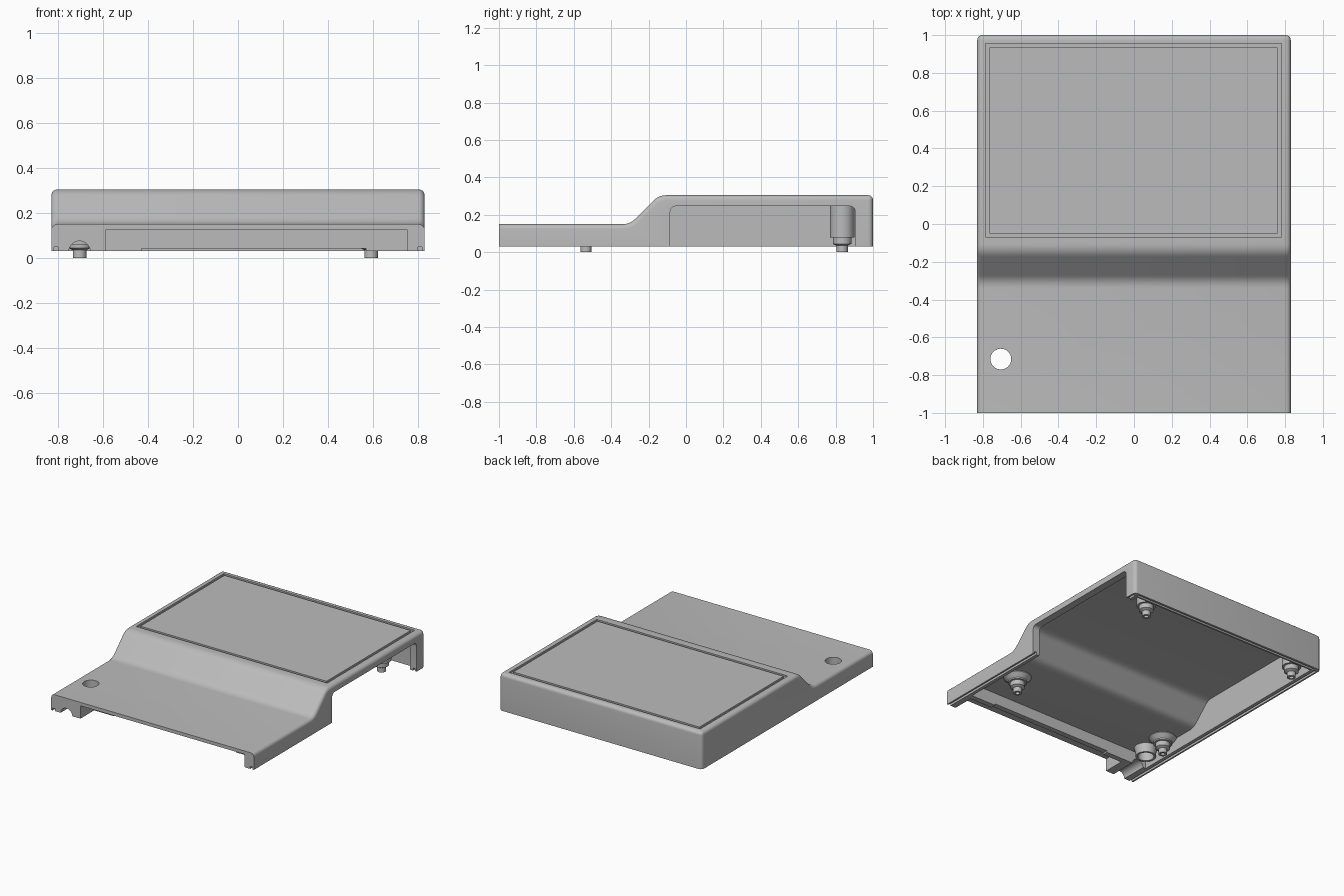
import bpy, bmesh, math
from mathutils import Vector

if "Cube" in bpy.data.objects:
    bpy.data.objects.remove(bpy.data.objects["Cube"])

grey = bpy.data.materials.new("light_grey")
grey.use_nodes = True
COLOUR = (0.5, 0.5, 0.5, 1)
grey.diffuse_color = COLOUR
grey.node_tree.nodes["Principled BSDF"].inputs["Base Color"].default_value = COLOUR


def make(name, bm):
    bmesh.ops.recalc_face_normals(bm, faces=bm.faces)
    mesh = bpy.data.meshes.new(name)
    bm.to_mesh(mesh)
    bm.free()
    mesh.materials.append(grey)
    obj = bpy.data.objects.new(name, mesh)
    bpy.context.collection.objects.link(obj)
    return obj


def smooth(obj):
    bpy.ops.object.select_all(action="DESELECT")
    obj.select_set(True)
    bpy.context.view_layer.objects.active = obj
    bpy.ops.object.shade_smooth_by_angle(angle=math.radians(35))


def fillet(points, radii, steps=5):
    """Round the corners of a closed (y, z) outline."""
    out = []
    pts = [Vector(p) for p in points]
    for i, p in enumerate(pts):
        if not radii[i]:
            out.append(p)
            continue
        a = p + (pts[i - 1] - p).normalized() * radii[i]
        b = p + (pts[(i + 1) % len(pts)] - p).normalized() * radii[i]
        for k in range(steps + 1):
            t = k / steps
            out.append(a * (1 - t) ** 2 + p * 2 * t * (1 - t) + b * t * t)
    return out


def extrude_x(outline, x0, x1):
    bm = bmesh.new()
    face = bm.faces.new([bm.verts.new((x0, p[0], p[1])) for p in outline])
    ext = bmesh.ops.extrude_face_region(bm, geom=[face])
    verts = [g for g in ext["geom"] if isinstance(g, bmesh.types.BMVert)]
    bmesh.ops.translate(bm, verts=verts, vec=(x1 - x0, 0, 0))
    return bm


def box(x0, x1, y0, y1, z0, z1):
    return extrude_x([(y0, z0), (y1, z0), (y1, z1), (y0, z1)], x0, x1)


def cylinder(radius, depth, location, along_y=False):
    bm = bmesh.new()
    bmesh.ops.create_cone(bm, cap_ends=True, segments=40, radius1=radius,
                          radius2=radius, depth=depth)
    for v in bm.verts:
        x, y, z = v.co
        v.co = Vector((x, z, -y) if along_y else (x, y, z)) + Vector(location)
    return bm


def cut(target, bm):
    cutter = make("cutter", bm)
    cutter.hide_render = True
    mod = target.modifiers.new("cut", "BOOLEAN")
    mod.operation = "DIFFERENCE"
    mod.solver = "EXACT"
    mod.object = cutter
    bpy.context.view_layer.objects.active = target
    bpy.ops.object.modifier_apply(modifier=mod.name)
    bpy.data.objects.remove(cutter)


def lathe(name, profile, x, y):
    bm = bmesh.new()
    vs = [bm.verts.new((r, 0, z)) for r, z in profile]
    es = [bm.edges.new(pair) for pair in zip(vs, vs[1:])]
    bmesh.ops.spin(bm, geom=vs + es, cent=(0, 0, 0), axis=(0, 0, 1),
                   angle=math.tau, steps=32)
    bmesh.ops.remove_doubles(bm, verts=bm.verts, dist=1e-4)
    bmesh.ops.translate(bm, verts=bm.verts, vec=(x, y, 0))
    smooth(make(name, bm))


# Outer body: stepped side profile with rounded side, rear and corner edges
W, BOTTOM = 0.83, 0.03
outer = fillet([(-1, BOTTOM), (-1, 0.15), (-0.3, 0.15), (-0.145, 0.305), (1, 0.305), (1, BOTTOM)],
               [0, 0, 0.04, 0.04, 0, 0])
bm = extrude_x(outer, -W, W)
rounded = []
for e in bm.edges:
    a, b = (v.co for v in e.verts)
    on_side = abs(a.x - b.x) < 1e-5
    top = min(a.z, b.z) > 0.1
    rear = min(a.y, b.y) > 0.99
    if (on_side and (top or rear)) or (top and rear):
        rounded.append(e)
bmesh.ops.bevel(bm, geom=rounded, offset=0.026, segments=5, profile=0.5, affect="EDGES")
shell = make("shell", bm)

# Hollow inside, open at the bottom
inner = fillet([(-0.80, -0.1), (-0.80, 0.125), (-0.29, 0.125), (-0.135, 0.275), (0.955, 0.275), (0.955, -0.1)],
               [0, 0, 0.04, 0.04, 0.02, 0])
cut(shell, extrude_x(inner, -0.775, 0.775))

# Front recess, its shallow lower step, and the cable notch
cut(shell, box(-0.59, 0.755, -1.1, -0.84, -0.1, 0.125))
cut(shell, box(-0.43, 0.57, -0.9, -0.78, -0.1, 0.042))
cut(shell, cylinder(0.048, 0.5, (-0.705, -0.95, 0.027), along_y=True))

# Side opening on the left wall
opening = fillet([(-0.085, -0.1), (-0.085, 0.247), (0.905, 0.247), (0.905, -0.1)], [0, 0.035, 0.035, 0])
cut(shell, extrude_x(opening, 0.72, 0.9))

# Joint groove in the bottom edge of the walls
for side in (-1, 1):
    xs = sorted((side * 0.80, side * 0.818))
    cut(shell, box(*xs, -1.1, 0.965, -0.1, 0.048))
cut(shell, box(-0.79, 0.79, 0.968, 0.984, -0.1, 0.048))

# Button hole
HOLE = (-0.705, -0.715)
cut(shell, cylinder(0.055, 0.4, (*HOLE, 0.15)))

# Thin groove framing the raised top panel
for x0, x1, y0, y1 in ((-0.785, -0.765, -0.07, 0.955), (0.76, 0.78, -0.07, 0.955),
                       (-0.775, 0.77, -0.07, -0.05), (-0.775, 0.77, 0.935, 0.955)):
    cut(shell, box(x0, x1, y0, y1, 0.292, 0.4))
smooth(shell)

# Collar below the button hole
lathe("hole_collar", [(0.055, 0.14), (0.055, 0.06), (0.07, 0.06), (0.07, 0.09),
                      (0.08, 0.126), (0.08, 0.14), (0.055, 0.14)], *HOLE)

# Stepped screw posts
foot = [(0.05, 0.08), (0.05, 0.045), (0.03, 0.035), (0.03, 0), (0.015, 0), (0.015, 0.03), (0, 0.03)]
for label, x in (("right", -0.705), ("left", 0.592)):
    lathe("front_post_" + label, [(0.095, 0.13), (0.095, 0.12), (0.065, 0.09), (0.065, 0.08)] + foot, x, -0.535)
    lathe("rear_post_" + label, [(0.065, 0.28), (0.065, 0.08)] + foot, x, 0.835)
